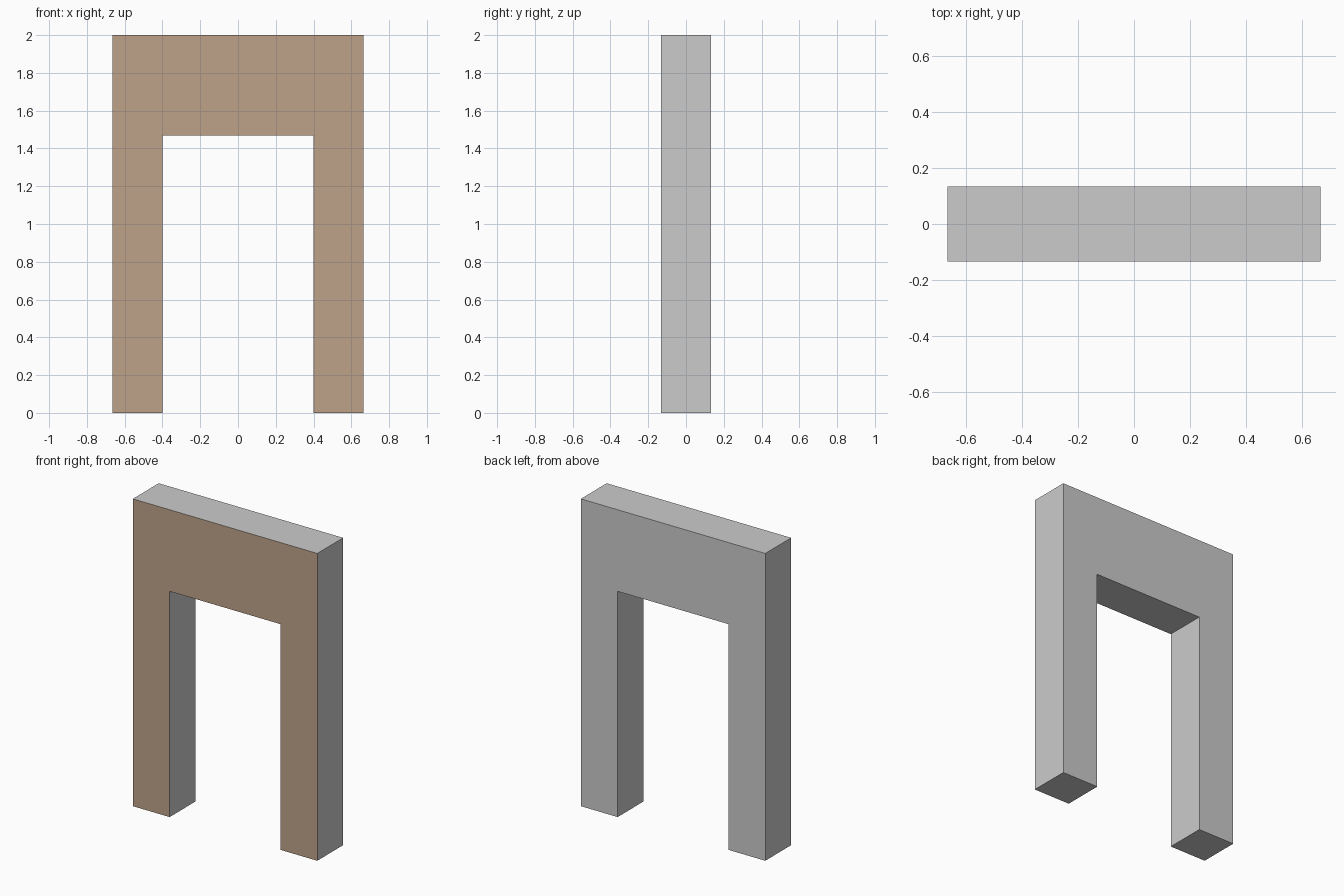
import bpy
import bmesh
from mathutils import Vector

if "Cube" in bpy.data.objects:
    bpy.data.objects.remove(bpy.data.objects["Cube"])

HALF_WIDTH, HEIGHT, DEPTH = 0.664, 2.0, 0.266
OPEN_HALF, OPEN_TOP = 0.399, 1.469

# Right half of the gateway outline (x, z), mirrored for the left half
half = [(OPEN_HALF, OPEN_TOP), (OPEN_HALF, 0), (HALF_WIDTH, 0), (HALF_WIDTH, HEIGHT)]
outline = half + [(-x, z) for x, z in reversed(half)]

# Front outline extruded back to full depth
bm = bmesh.new()
front = bm.faces.new([bm.verts.new((x, -DEPTH / 2, z)) for x, z in outline])
result = bmesh.ops.extrude_face_region(bm, geom=[front], use_keep_orig=True)
moved = [g for g in result["geom"] if isinstance(g, bmesh.types.BMVert)]
bmesh.ops.translate(bm, verts=moved, vec=Vector((0, DEPTH, 0)))
bmesh.ops.recalc_face_normals(bm, faces=bm.faces)

# Brown front, plain grey elsewhere
for face in bm.faces:
    face.material_index = 1 if face.normal.y < -0.9 else 0

mesh = bpy.data.meshes.new("door_frame")
bm.to_mesh(mesh)
bm.free()

brown = bpy.data.materials.new("brown_front")
brown.diffuse_color = (0.52, 0.36, 0.25, 1.0)
brown.use_nodes = True
brown.node_tree.nodes["Principled BSDF"].inputs["Base Color"].default_value = brown.diffuse_color
mesh.materials.append(None)
mesh.materials.append(brown)

door_frame = bpy.data.objects.new("door_frame", mesh)
bpy.context.collection.objects.link(door_frame)
